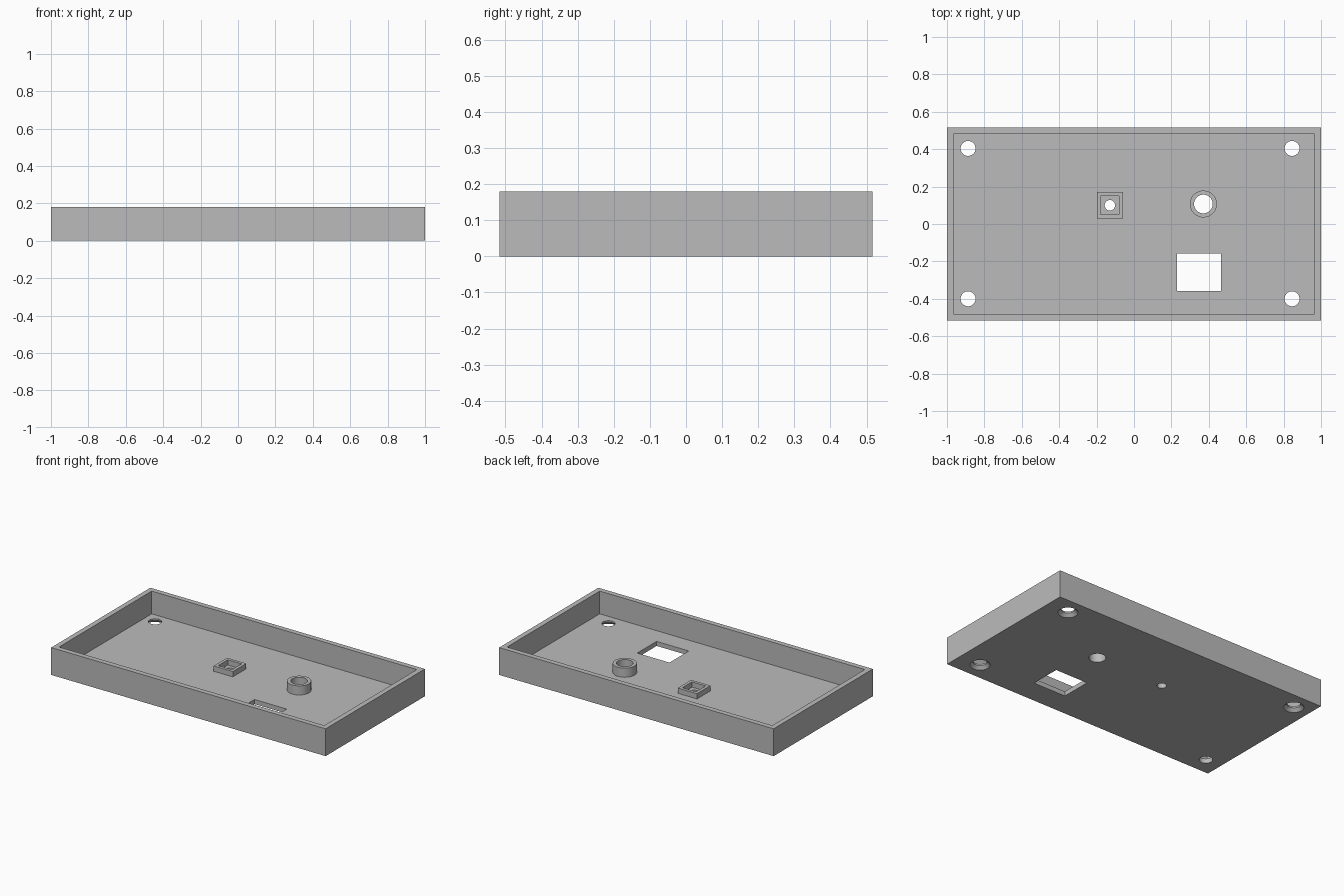
import bpy
import math

if "Cube" in bpy.data.objects:
    bpy.data.objects.remove(bpy.data.objects["Cube"], do_unlink=True)

HALF_X, HALF_Y, HEIGHT = 1.0, 0.516, 0.18
WALL, FLOOR = 0.034, 0.03

grey = bpy.data.materials.new("plain_grey")
grey.use_nodes = True
grey.diffuse_color = (0.5, 0.5, 0.5, 1)
grey.node_tree.nodes["Principled BSDF"].inputs["Base Color"].default_value = (0.5, 0.5, 0.5, 1)


def block(name, x0, x1, y0, y1, z0, z1):
    bpy.ops.mesh.primitive_cube_add(size=1, location=((x0 + x1) / 2, (y0 + y1) / 2, (z0 + z1) / 2))
    ob = bpy.context.object
    ob.name = name
    ob.scale = (x1 - x0, y1 - y0, z1 - z0)
    bpy.ops.object.transform_apply(location=True, rotation=False, scale=True)
    ob.data.materials.append(grey)
    return ob


def cone(name, x, y, r0, r1, z0, z1):
    bpy.ops.mesh.primitive_cone_add(vertices=48, radius1=r0, radius2=r1, depth=z1 - z0,
                                    location=(x, y, (z0 + z1) / 2))
    ob = bpy.context.object
    ob.name = name
    ob.data.materials.append(grey)
    return ob


def cut(target, cutter):
    """Subtract the cutter and throw it away."""
    cutter.hide_render = True
    mod = target.modifiers.new("cut", "BOOLEAN")
    mod.operation = "DIFFERENCE"
    mod.solver = "EXACT"
    mod.object = cutter
    bpy.context.view_layer.objects.active = target
    bpy.ops.object.modifier_apply(modifier=mod.name)
    bpy.data.objects.remove(cutter, do_unlink=True)


def drill(target, x, y, r):
    cut(target, cone("drill", x, y, r, r, -0.1, HEIGHT + 0.1))


# Open tray
tray = block("tray", -HALF_X, HALF_X, -HALF_Y, HALF_Y, 0, HEIGHT)
cut(tray, block("cavity", -HALF_X + WALL, HALF_X - WALL, -HALF_Y + WALL, HALF_Y - WALL,
                FLOOR, HEIGHT + 0.1))

# Corner screw holes, three of them countersunk from below
for x in (-0.887, 0.845):
    for y in (-0.4, 0.404):
        drill(tray, x, y, 0.04)
        if x > 0 or y > 0:
            cut(tray, cone("countersink", x, y, 0.07, 0.04, -0.01, 0.02))

# Rectangular window in the floor
cut(tray, block("window_cutter", 0.23, 0.465, -0.358, -0.157, -0.1, HEIGHT))

# Round collar around its hole
CX, CY, CR = 0.371, 0.107, 0.05
collar = cone("round_collar", CX, CY, 0.072, 0.072, FLOOR, FLOOR + 0.06)
for part in (tray, collar):
    drill(part, CX, CY, CR)

# Square frame around a small hole
SX, SY = -0.129, 0.1
frame = block("square_frame", SX - 0.07, SX + 0.07, SY - 0.07, SY + 0.07, FLOOR, FLOOR + 0.035)
cut(frame, block("frame_cutter", SX - 0.05, SX + 0.05, SY - 0.05, SY + 0.05, 0, HEIGHT))
drill(tray, SX, SY, 0.028)

# Smooth round walls, crisp edges
for part in (tray, collar, frame):
    bpy.ops.object.select_all(action="DESELECT")
    part.select_set(True)
    bpy.context.view_layer.objects.active = part
    bpy.ops.object.shade_smooth_by_angle(angle=math.radians(30))
